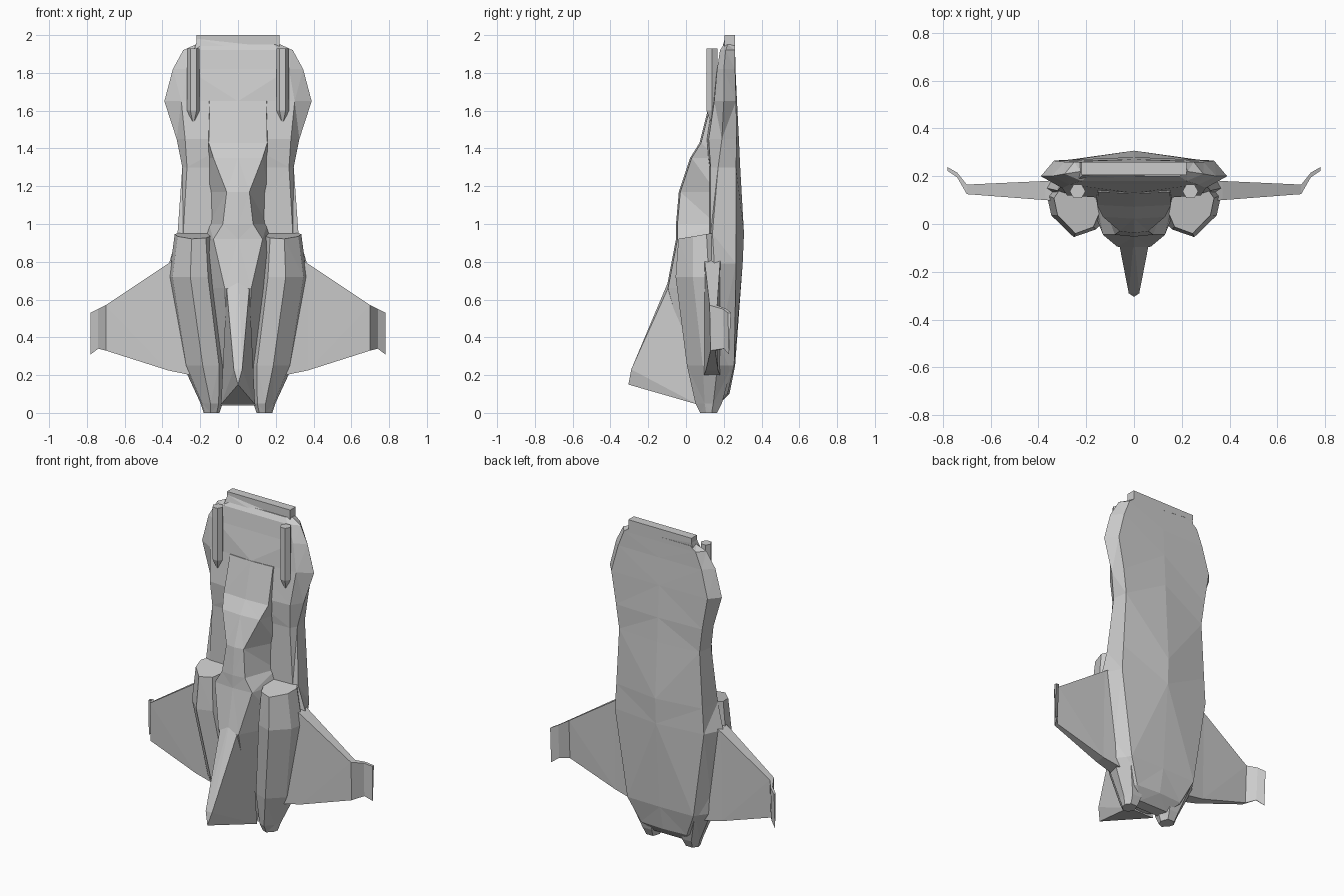
import bpy, bmesh
from math import cos, sin, pi


def finish(name, bm, mirror=False):
    bmesh.ops.recalc_face_normals(bm, faces=bm.faces)
    me = bpy.data.meshes.new(name)
    bm.to_mesh(me)
    bm.free()
    ob = bpy.data.objects.new(name, me)
    bpy.context.collection.objects.link(ob)
    if mirror:
        ob.modifiers.new("Mirror", 'MIRROR').use_mirror_merge = False
    return ob


def loft(name, rings, mirror=False):
    """Skin a list of equal-length closed rings and cap both ends."""
    bm = bmesh.new()
    vs = [[bm.verts.new(p) for p in r] for r in rings]
    n = len(vs[0])
    for a, b in zip(vs, vs[1:]):
        for i in range(n):
            j = (i + 1) % n
            bm.faces.new((a[i], a[j], b[j], b[i]))
    bm.faces.new(vs[0])
    bm.faces.new(vs[-1])
    bmesh.ops.triangulate(bm, faces=[f for f in bm.faces if len(f.verts) == 4])
    return finish(name, bm, mirror)


def solid(name, pts):
    """Convex solid around a few corner points."""
    bm = bmesh.new()
    vs = [bm.verts.new(p) for p in pts]
    bmesh.ops.convex_hull(bm, input=vs)
    bmesh.ops.delete(bm, geom=[v for v in bm.verts if not v.link_faces], context='VERTS')
    return finish(name, bm)


# Main hull: z, front centre y, front edge x/y, side x/y, back edge x/y, back centre y
hull = [
    (1.95, .20, .19, .20, .225, .22, .21, .26, .26),
    (1.92, .18, .22, .18, .29, .21, .25, .26, .26),
    (1.82, .165, .27, .165, .345, .20, .29, .26, .262),
    (1.65, .13, .30, .15, .39, .20, .335, .265, .27),
    (1.45, .10, .28, .12, .325, .19, .30, .268, .28),
    (1.30, .12, .27, .13, .295, .17, .28, .265, .287),
    (0.95, .12, .29, .13, .32, .14, .30, .265, .307),
    (0.79, .10, .30, .10, .365, .15, .31, .265, .30),
    (0.25, .10, .24, .10, .29, .15, .23, .255, .26),
    (0.10, .10, .17, .10, .21, .14, .16, .22, .23),
    (0.04, .10, .10, .10, .13, .13, .10, .17, .17),
]
rings = []
for z, fc, fx, fy, sx, sy, bx, by, bc in hull:
    half = [(fx, fy, z), (sx, sy, z), (bx, by, z)]
    rings.append([(0, fc, z)] + half + [(0, bc, z)] + [(-x, y, z) for x, y, z in half[::-1]])
loft("hull", rings)

# Raised nose and canopy: z, front half width, front y, base half width
nose = [
    (1.65, .15, .135, .17), (1.43, .155, .08, .16), (1.35, .13, .03, .16),
    (1.17, .06, -.03, .16), (1.00, .08, -.045, .155), (.92, .13, -.045, .18),
    (.66, .07, -.095, .21), (.20, .05, .03, .11), (.05, .05, .07, .10),
]
loft("nose", [[(-b, .16, z), (-f, y, z), (0, y - .008, z), (f, y, z), (b, .16, z)]
              for z, f, y, b in nose])

# Engine pods with sloped intake lips: z, centre x/y, radius x/y, lip slope
shape = [(-1, 0), (-.65, -.75), (.1, -1), (.85, -.3), (1, .35), (.5, 1), (-.6, 1)]
pods = [(.94, .235, .07, .10, .11, .17), (.72, .24, .075, .125, .13, 0),
        (.25, .175, .125, .115, .12, 0), (.05, .14, .12, .058, .07, 0),
        (0, .14, .12, .042, .045, 0)]
loft("engine_pod", [[(cx + u * rx, cy + v * ry, z + s * v * ry) for u, v in shape]
                    for z, cx, cy, rx, ry, s in pods], True)

# Wings with upturned tips: x, leading z, trailing z, front y, back y
wings = [(.25, .86, .20, .09, .19), (.37, .79, .225, .10, .18), (.70, .57, .33, .125, .165),
         (.74, .55, .34, .195, .215), (.78, .53, .31, .222, .238)]
loft("wing", [[(x, f, le), (x, b, le), (x, b - .01, te), (x, f + .005, te)]
              for x, le, te, f, b in wings], True)

# Central fin
fin = [(0, -.05, .80), (0, -.305, .15)]
for s in (-1, 1):
    fin += [(s * .06, -.095, .66), (s * .022, -.29, .23), (s * .09, .06, .045), (s * .06, .05, .66)]
solid("fin", fin)

# Pointed six-sided guns
loft("gun", [[(.236 + r * cos(i * pi / 3), .137 + r * sin(i * pi / 3), z) for i in range(6)]
             for z, r in ((1.93, .033), (1.60, .033), (1.53, .003))], True)

# Top plate and the slanted ramp in front of it
solid("top_plate", [(x, y, z) for x, lo in ((-.22, 1.97), (.22, 1.93))
                    for y in (.205, .26) for z in (lo, 2.0)])
solid("top_ramp", [(-.215, .205, 1.98), (.20, .205, 1.935), (-.215, .26, 1.98), (.20, .26, 1.935),
                   (-.25, .172, 1.86), (.25, .172, 1.86), (-.25, .25, 1.86), (.25, .25, 1.86)])
